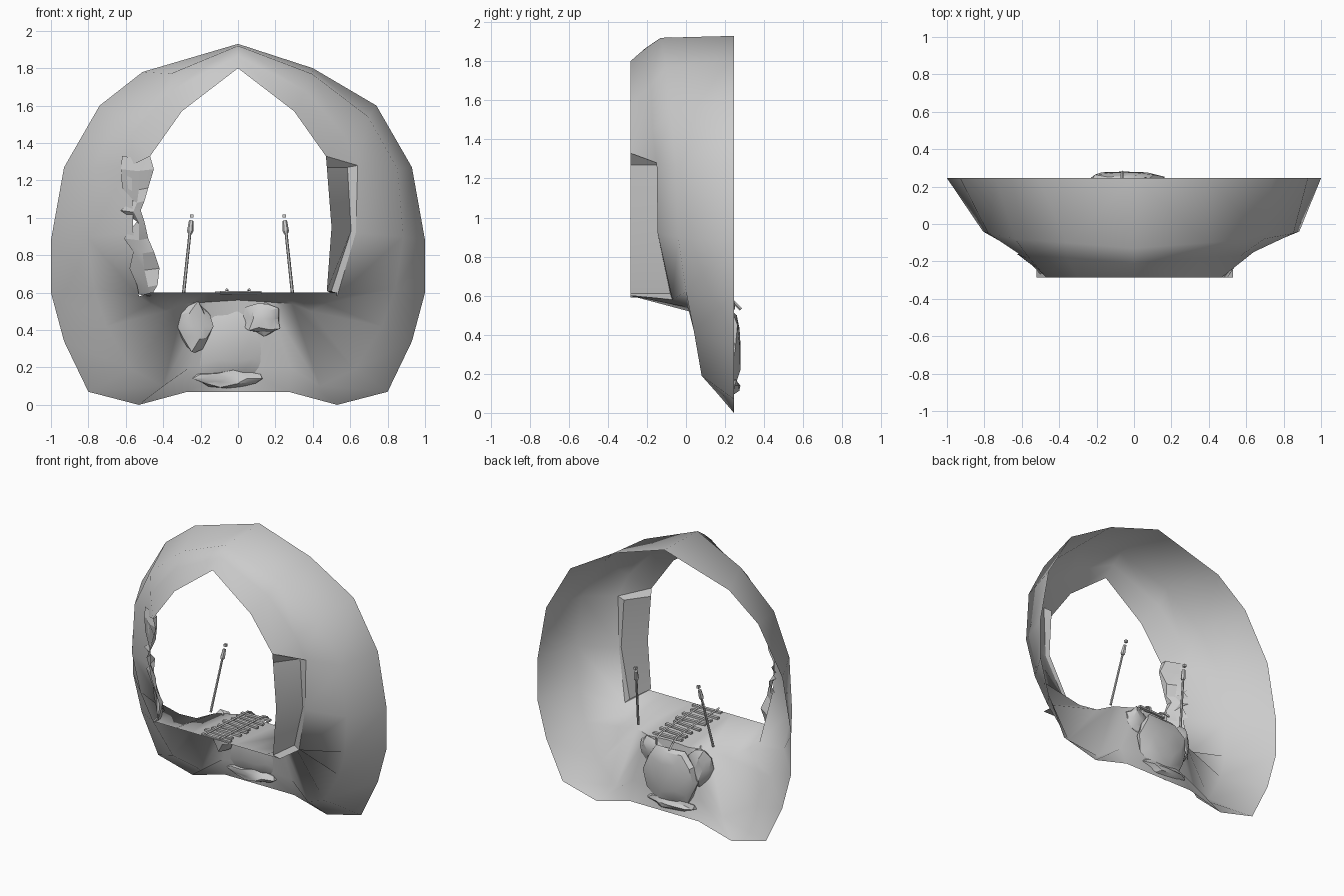
import bpy, bmesh, math, random
from mathutils import Vector, Matrix

if "Cube" in bpy.data.objects:
    bpy.data.objects.remove(bpy.data.objects["Cube"])

random.seed(4)


def finish(name, bm, angle=None):
    bmesh.ops.remove_doubles(bm, verts=bm.verts, dist=0.0005)
    bmesh.ops.recalc_face_normals(bm, faces=bm.faces)
    me = bpy.data.meshes.new(name)
    bm.to_mesh(me)
    bm.free()
    ob = bpy.data.objects.new(name, me)
    bpy.context.collection.objects.link(ob)
    if angle:
        bpy.ops.object.select_all(action='DESELECT')
        ob.select_set(True)
        bpy.context.view_layer.objects.active = ob
        bpy.ops.object.shade_smooth_by_angle(angle=math.radians(angle))
    return ob


def face(bm, *pts):
    pts = [Vector(p) for p in pts]
    clean = [p for i, p in enumerate(pts) if (p - pts[i - 1]).length > 1e-4]
    if len(clean) > 2:
        bm.faces.new([bm.verts.new(p) for p in clean])


def box(bm, centre, size, rot=0.0):
    m = Matrix.Translation(centre) @ Matrix.Rotation(rot, 4, 'Z') @ Matrix.Diagonal((*size, 1))
    bmesh.ops.create_cube(bm, size=1, matrix=m)


def rod(bm, a, b, r1, r2, n=6):
    a, b = Vector(a), Vector(b)
    d = b - a
    m = Matrix.Translation((a + b) / 2) @ d.to_track_quat('Z', 'Y').to_matrix().to_4x4()
    bmesh.ops.create_cone(bm, cap_ends=True, segments=n, radius1=r1, radius2=r2,
                          depth=d.length, matrix=m)


# Cave shell: half rings from crown to bottom, back rim B, shoulder M, throat N
YB, YF = 0.245, -0.285
B = [(0, 1.93), (.40, 1.80), (.74, 1.60), (.93, 1.27), (1, .88), (1, .6),
     (.93, .34), (.8, .07), (.53, 0), (.27, .07), (0, .07)]
M = [(0, -.13, 1.92), (.38, -.10, 1.77), (.67, -.08, 1.54), (.82, -.05, 1.26), (.85, -.04, .9),
     (.81, 0, .62), (.74, .04, .42), (.60, .08, .19), (.42, .16, .10), (.27, .20, .20), (0, .25, .20)]
N = [(0, -.21, 1.865), (.36, -.18, 1.68), (.57, -.17, 1.44), (.64, -.15, 1.28), (.63, -.145, .92),
     (.53, -.07, .58), (.47, .01, .54), (.39, .09, .50), (.29, .14, .54), (.16, .20, .55), (0, .20, .56)]
# front opening, and from column 5 on the front edge of the floor
F = {0: (0, 1.80), 1: (.3, 1.57), 2: (.47, 1.33), 5: (.53, .6), 6: (.48, .6),
     7: (.40, .6), 8: (.29, .6), 9: (.16, .6), 10: (0, .6)}
bm = bmesh.new()
for s in (1, -1):
    B3 = [(s * x, YB, z) for x, z in B]
    # the left shoulder is tighter than the right one
    M3 = [(s * x * (1 + s * .04 - .01 * (s < 0)), y, z) for x, y, z in M]
    N3 = [(s * x, y, z) for x, y, z in N]
    F3 = {k: (s * x, YF, z) for k, (x, z) in F.items()}
    if s < 0:  # the broken left side reaches further in
        B3[1] = (-.51, YB, 1.78)
        N3[3], N3[4] = (-.57, -.19, 1.28), (-.56, -.18, .92)
        F3[5] = (-.47, YF, .6)
        F3[6] = (-.46, YF, .6)
    for i in range(10):
        face(bm, B3[i], B3[i + 1], M3[i + 1], M3[i])
        face(bm, M3[i], M3[i + 1], N3[i + 1], N3[i])
        if i in F3 and i + 1 in F3:
            face(bm, N3[i], N3[i + 1], F3[i + 1], F3[i])
    face(bm, N3[2], N3[3], F3[2])
finish("cave_shell", bm, 70)

# Right alcove: frame strip, inset panel and lips
bm = bmesh.new()
outer = [(.64, -.15, 1.28), (.63, -.145, .92), (.53, -.07, .58)]
lip = [(.585, -.137, 1.27), (.605, -.135, .93), (.50, -.08, .61)]
inner = [(.475, YF, 1.27), (.50, YF, .95), (.475, YF, .61)]
for i in range(2):
    face(bm, outer[i], outer[i + 1], lip[i + 1], lip[i])
    face(bm, lip[i], lip[i + 1], inner[i + 1], inner[i])
face(bm, (.47, YF, 1.33), outer[0], lip[0], inner[0])
face(bm, outer[2], lip[2], inner[2], (.53, YF, .6))
finish("right_alcove", bm, 30)

# Left broken wall: jagged strip of (z, outer x, ridge x, inner x)
rows = [(1.33, .62, .54, .47), (1.26, .625, .54, .45), (1.16, .62, .53, .48),
        (1.09, .56, .54, .50), (1.04, .63, .56, .52), (.98, .54, .53, .50), (.89, .61, .53, .48),
        (.82, .56, .51, .45), (.73, .58, .50, .42), (.64, .54, .48, .43), (.59, .53, .47, .46)]
bm = bmesh.new()
grid = []
for k, (z, a, r, b) in enumerate(rows):
    ya = -.16 if z > .85 else -.16 + (.85 - z) * .28
    j = .015 * (-1) ** k
    grid.append([(-a, ya, z), (-r, -.21 + j, z - .01), (-b, YF + .03 + j, z), (-b, YF, z)])
for p, q in zip(grid, grid[1:]):
    for i in range(3):
        face(bm, p[i], p[i + 1], q[i + 1], q[i])
finish("left_broken_wall", bm, 20)


# Rocks on the cliff behind the floor
def rock(name, c, size, jitter):
    bm = bmesh.new()
    bmesh.ops.create_icosphere(bm, subdivisions=2, radius=1)
    for v in bm.verts:
        k = 1 + random.uniform(-jitter, jitter * .3)
        v.co = Vector(c) + Vector([v.co[i] * k * size[i] for i in range(3)])
        v.co.y = min(v.co.y, .287)
    finish(name, bm, 25)


rock("cliff_rock", (-.05, .235, .33), (.22, .055, .22), .2)
rock("side_rock", (-.23, .17, .42), (.10, .07, .15), .25)
rock("top_rock", (.14, .19, .46), (.11, .05, .11), .3)
rock("foot_rock", (-.06, .235, .14), (.19, .045, .05), .3)

# Railway track: sleepers and two rails drooping over the cliff
bm = bmesh.new()
for i in range(8):
    y = -.26 + i * .064
    box(bm, (random.uniform(-.015, .015), y, .602 - (y + .28) * .05), (.22, .022, .014),
        random.uniform(-.1, .1))
finish("sleepers", bm)
bm = bmesh.new()
for s in (-1, 1):
    path = [(s * .06, YF, .616), (s * .06, 0, .604), (s * .06, .19, .595),
            (s * .065, .24, .57), (s * .062, .28 if s < 0 else .245, .53)]
    for a, b in zip(path, path[1:]):
        rod(bm, a, b, .008, .008, 4)
finish("rails", bm)

# Leaning torch posts with thick heads and a small spark block above
for s, name in ((-1, "left_torch"), (1, "right_torch")):
    bm = bmesh.new()
    foot = Vector((s * .295, .115, .56))
    top = Vector((s * .25, .205, .985))
    neck = foot.lerp(top, .84)
    rod(bm, foot, neck, .009, .008)
    rod(bm, neck, foot.lerp(top, .87), .012, .017)
    rod(bm, foot.lerp(top, .87), top, .017, .012)
    box(bm, (s * .248, .215, 1.01), (.018, .018, .018))
    finish(name, bm)
